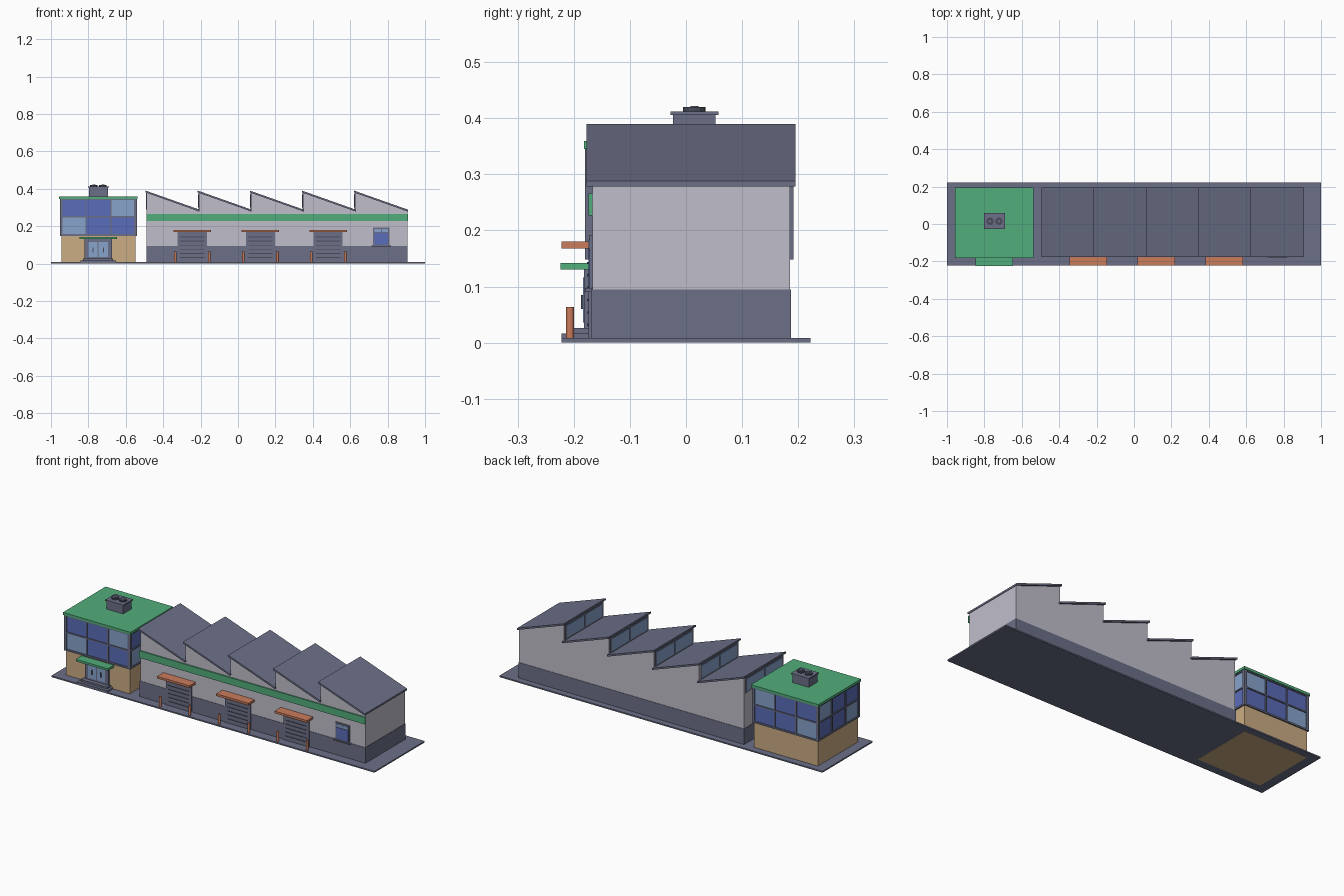
import bpy
import bmesh
from mathutils import Vector

cube = bpy.data.objects.get("Cube")
if cube:
    bpy.data.objects.remove(cube, do_unlink=True)


def material(name, code):
    rgb = [int(code[i:i + 2], 16) / 255 for i in (0, 2, 4)]
    colour = [c / 12.92 if c < 0.04 else ((c + 0.055) / 1.055) ** 2.4 for c in rgb] + [1]
    mat = bpy.data.materials.new(name)
    mat.use_nodes = True
    mat.diffuse_color = colour
    mat.node_tree.nodes["Principled BSDF"].inputs["Base Color"].default_value = colour
    return mat


SLATE = material("slate grey", "6C7087")
WALL = material("pale grey wall", "C0BECA")
SAND = material("sand brick", "CBAC84")
GREEN = material("green trim", "52AE7C")
ORANGE = material("orange trim", "CB7C5C")
BLUE = material("deep blue glass", "5A6CB8")
SKY = material("light blue glass", "87A4CC")
DARK = material("dark metal", "484B59")


def finish(name, bm, mat):
    bmesh.ops.recalc_face_normals(bm, faces=bm.faces)
    mesh = bpy.data.meshes.new(name)
    bm.to_mesh(mesh)
    bm.free()
    mesh.materials.append(mat)
    obj = bpy.data.objects.new(name, mesh)
    bpy.context.collection.objects.link(obj)
    return obj


def box(name, xs, ys, zs, mat):
    bm = bmesh.new()
    bmesh.ops.create_cube(bm, size=1)
    for v in bm.verts:
        v.co = [r[0] if c < 0 else r[1] for c, r in zip(v.co, (xs, ys, zs))]
    return finish(name, bm, mat)


def prism(name, outline, y0, y1, mat):
    """Extrude an x-z outline along y."""
    bm = bmesh.new()
    face = bm.faces.new([bm.verts.new((x, y0, z)) for x, z in outline])
    new = bmesh.ops.extrude_face_region(bm, geom=[face])["geom"]
    bmesh.ops.translate(bm, vec=Vector((0, y1 - y0, 0)),
                        verts=[g for g in new if isinstance(g, bmesh.types.BMVert)])
    return finish(name, bm, mat)


def cylinder(name, x, y, z0, z1, r, mat, sides=12):
    bm = bmesh.new()
    bmesh.ops.create_cone(bm, cap_ends=True, segments=sides, radius1=r, radius2=r, depth=z1 - z0)
    bmesh.ops.translate(bm, vec=Vector((x, y, (z0 + z1) / 2)), verts=bm.verts)
    return finish(name, bm, mat)


box("ground_slab", (-1, 1), (-0.222, 0.222), (0.0005, 0.008), SLATE)

# Factory hall with a saw-tooth top
X0, X1, TEETH = -0.488, 0.905, 5
STEP = (X1 - X0) / TEETH
F, B = -0.167, 0.185
LOW, HIGH = 0.279, 0.38
outline = [(X0, 0.008)]
for i in range(TEETH):
    outline += [(X0 + i * STEP, HIGH), (X0 + (i + 1) * STEP, LOW)]
outline.append((X1, 0.008))
prism("hall_walls", outline, F, B, WALL)
box("hall_plinth", (X0 - 0.002, X1 + 0.002), (F - 0.002, B + 0.002), (0.008, 0.095), SLATE)
box("hall_stripe", (X0 - 0.002, X1 + 0.003), (-0.174, F), (0.227, 0.266), GREEN)

# Roof slabs and skylight glazing on the upright side of each tooth
for i in range(TEETH):
    a, b = X0 + i * STEP, X0 + (i + 1) * STEP
    prism("roof_slab", [(a - 0.006, HIGH), (a - 0.006, HIGH + 0.01),
                        (b + 0.004, LOW + 0.009), (b + 0.004, LOW - 0.001)],
          -0.177, 0.195, SLATE)
    box("skylight_frame", (a - 0.003, a), (-0.155, 0.173), (0.29, 0.376), SLATE)
    for y in (-0.145, 0.016):
        box("skylight_pane", (a - 0.005, a), (y, y + 0.147), (0.3, 0.368), SKY)

# Loading doors with canopies and bollards
for x in (-0.245, 0.12, 0.482):
    box("loading_door", (x - 0.078, x + 0.078), (-0.174, F), (0.008, 0.168), SLATE)
    for k in range(6):
        z = 0.03 + k * 0.022
        box("door_slat", (x - 0.065, x + 0.065), (-0.176, F), (z, z + 0.004), DARK)
    box("loading_canopy", (x - 0.1, x + 0.1), (-0.222, F), (0.168, 0.18), ORANGE)
    for s in (-1, 1):
        cylinder("bollard", x + s * 0.091, -0.207, 0.008, 0.064, 0.007, ORANGE)

# Small hall window
box("window_frame", (0.723, 0.811), (-0.172, F), (0.095, 0.192), SLATE)
box("window_sill", (0.715, 0.819), (-0.18, F), (0.09, 0.097), SLATE)
box("window_lower_pane", (0.731, 0.803), (-0.174, F), (0.103, 0.164), BLUE)
for x in (0.731, 0.769):
    box("window_upper_pane", (x, x + 0.034), (-0.174, F), (0.168, 0.184), SKY)

# Office block
OX, OY = (-0.945, -0.549), (-0.172, 0.184)
box("office_base", OX, OY, (0, 0.15), SAND)
Z0, Z1 = 0.148, 0.346
box("office_core", (OX[0] + 0.002, OX[1] - 0.002), (OY[0] + 0.002, OY[1] - 0.002), (0.15, Z1), BLUE)


def bar(axis, side, u, w, zs):
    """Frame bar lying on one office wall, w wide and centred on u."""
    span = (u - w / 2, u + w / 2)
    wall = (OX, OY)[axis][side]
    depth = (wall - 0.007, wall) if side == 0 else (wall, wall + 0.007)
    if axis == 0:
        box("office_frame", depth, span, zs, SLATE)
    else:
        box("office_frame", span, depth, zs, SLATE)


def pane(axis, side, a, b, zs, mat):
    wall = (OX, OY)[axis][side]
    depth = (wall - 0.002, wall + 0.002)
    if axis == 0:
        box("office_pane", depth, (a, b), zs, mat)
    else:
        box("office_pane", (a, b), depth, zs, mat)


# Window grid: three columns by two rows on every side
for axis in (0, 1):
    lo, hi = (OX, OY)[1 - axis]
    col = (hi - lo) / 3
    for side in (0, 1):
        for i in range(4):
            bar(axis, side, lo + i * col, 0.016 if i in (0, 3) else 0.007, (Z0, Z1))
        for z, h in ((Z0, 0.009), (0.246, 0.007), (Z1 - 0.007, 0.007)):
            bar(axis, side, (lo + hi) / 2, hi - lo, (z, z + h))
        for i in range(3):
            for j in range(2):
                pane(axis, side, lo + i * col, lo + (i + 1) * col,
                     (0.15 + j * 0.098, 0.248 + j * 0.098),
                     SKY if (i + j) % 3 == 0 else BLUE)

box("office_roof", (-0.956, -0.538), (-0.182, 0.195), (0.345, 0.359), GREEN)

# Rooftop ventilation unit
box("vent_body", (-0.797, -0.695), (-0.023, 0.053), (0.359, 0.406), SLATE)
box("vent_cap", (-0.802, -0.69), (-0.028, 0.058), (0.406, 0.412), SLATE)
for x in (-0.77, -0.722):
    cylinder("vent_fan", x, 0.015, 0.412, 0.42, 0.02, DARK)
    cylinder("vent_hub", x, 0.015, 0.42, 0.422, 0.007, SLATE)

# Entrance
box("entrance_step", (-0.842, -0.653), (-0.222, -0.17), (0.008, 0.016), SLATE)
box("entrance_upper_step", (-0.828, -0.667), (-0.205, -0.17), (0.016, 0.026), SLATE)
box("entrance_frame", (-0.82, -0.675), (-0.182, -0.17), (0.016, 0.132), SLATE)
for x in (-0.8, -0.745):
    box("entrance_glass", (x, x + 0.05), (-0.184, -0.17), (0.036, 0.116), SKY)
    box("door_handle", (x + 0.022, x + 0.028), (-0.187, -0.18), (0.06, 0.085), DARK)
box("entrance_canopy", (-0.847, -0.648), (-0.224, -0.17), (0.13, 0.142), GREEN)
